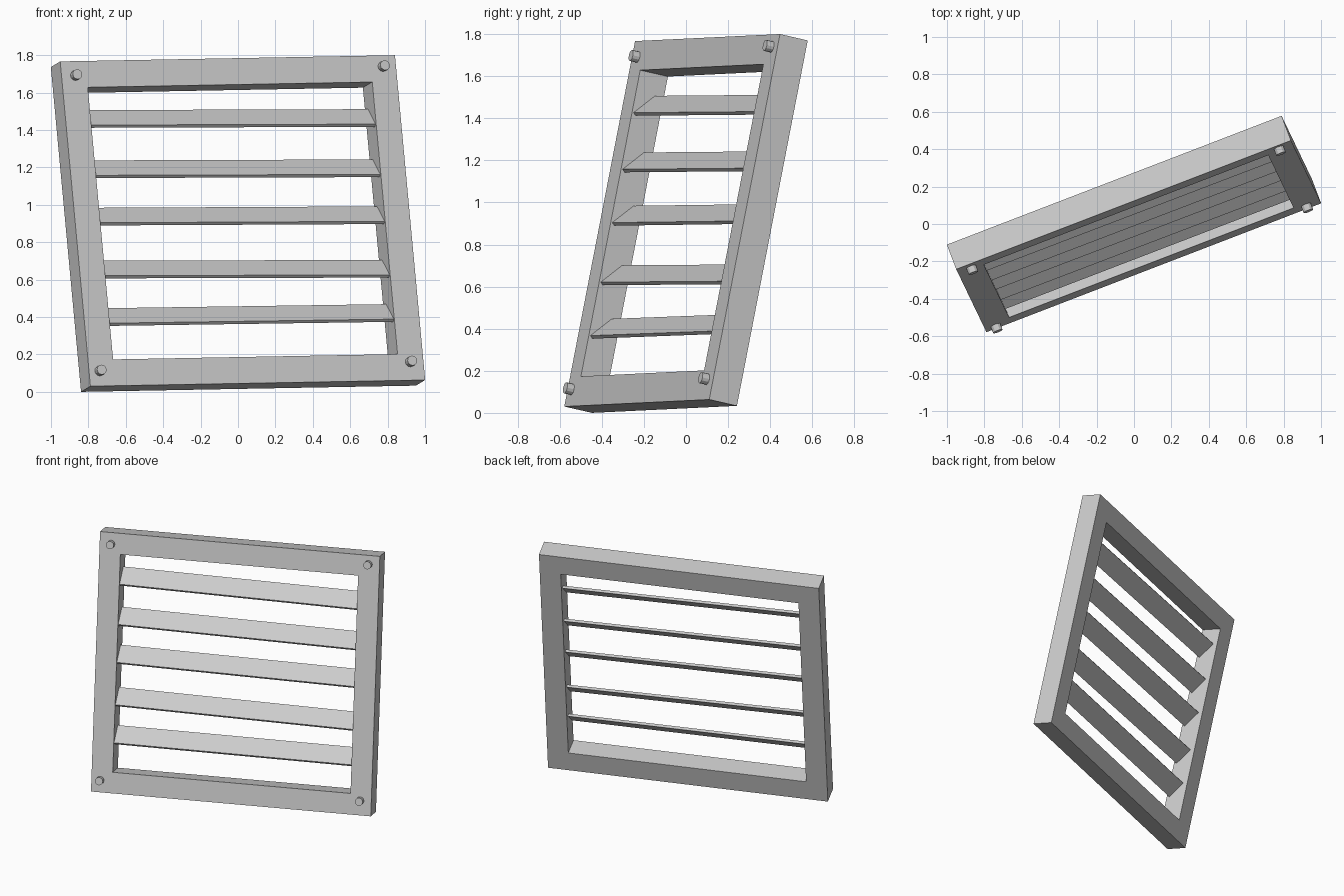
import bpy
import bmesh
from math import radians
from mathutils import Matrix, Vector

if "Cube" in bpy.data.objects:
    bpy.data.objects.remove(bpy.data.objects["Cube"])

HALF_W, HALF_H, HALF_D, BORDER = 0.959, 0.888, 0.072, 0.144

# Tilted panel axes: across, up the panel, and out of its front face
across = Vector((0.933, 0.359, 0.0173)).normalized()
up = Vector((-0.0905, 0.1896, 0.978))
up = (up - across * up.dot(across)).normalized()
out = across.cross(up)
PLACE = Matrix.Translation((0, 0, 0.9)) @ Matrix((across, up, out)).transposed().to_4x4()

# Single flat grey
grey = bpy.data.materials.new("plain_grey")
grey.use_nodes = True
grey.diffuse_color = (0.6, 0.6, 0.6, 1)
grey.node_tree.nodes["Principled BSDF"].inputs["Base Color"].default_value = (0.6, 0.6, 0.6, 1)


def finish(name, bm, local=Matrix()):
    bmesh.ops.recalc_face_normals(bm, faces=bm.faces)
    mesh = bpy.data.meshes.new(name)
    bm.to_mesh(mesh)
    bm.free()
    mesh.materials.append(grey)
    obj = bpy.data.objects.new(name, mesh)
    obj.matrix_world = PLACE @ local
    bpy.context.collection.objects.link(obj)
    return obj


# Frame: a square section carried round four corners
bm = bmesh.new()
section = [(0, -HALF_D), (0, HALF_D), (BORDER, HALF_D), (BORDER, -HALF_D)]
rings = [[bm.verts.new((sx * (HALF_W - inset), sy * (HALF_H - inset), z)) for inset, z in section]
         for sx, sy in [(-1, -1), (1, -1), (1, 1), (-1, 1)]]
for i in range(4):
    a, b = rings[i], rings[(i + 1) % 4]
    for j in range(4):
        k = (j + 1) % 4
        bm.faces.new((a[j], b[j], b[k], a[k]))
finish("frame", bm)

# Louvre slats: lower edge forward, each slightly askew (height, roll)
slats = [(0.572, -0.0145), (0.297, -0.0145), (0.039, -0.013), (-0.252, -0.015), (-0.503, -0.004)]
length = 2 * (HALF_W - BORDER) + 0.01
for i, (height, roll) in enumerate(slats):
    bm = bmesh.new()
    bmesh.ops.create_cube(bm, size=1, matrix=Matrix.Diagonal((length, 0.136, 0.018, 1)))
    local = (Matrix.Translation((0, height, 0.012)) @ Matrix.Rotation(roll, 4, "Z")
             @ Matrix.Rotation(radians(-42), 4, "X"))
    finish(f"slat_{i + 1}", bm, local)

# Corner bolts on the front face
bolts = {"lower_right": (-0.899, -0.806), "lower_left": (0.882, -0.788),
         "upper_right": (-0.881, 0.809), "upper_left": (0.883, 0.827)}
for corner, (x, y) in bolts.items():
    bm = bmesh.new()
    bmesh.ops.create_cone(bm, cap_ends=True, segments=12, radius1=0.027, radius2=0.027, depth=0.06)
    finish(f"bolt_{corner}", bm, Matrix.Translation((x, y, HALF_D + 0.006)))
